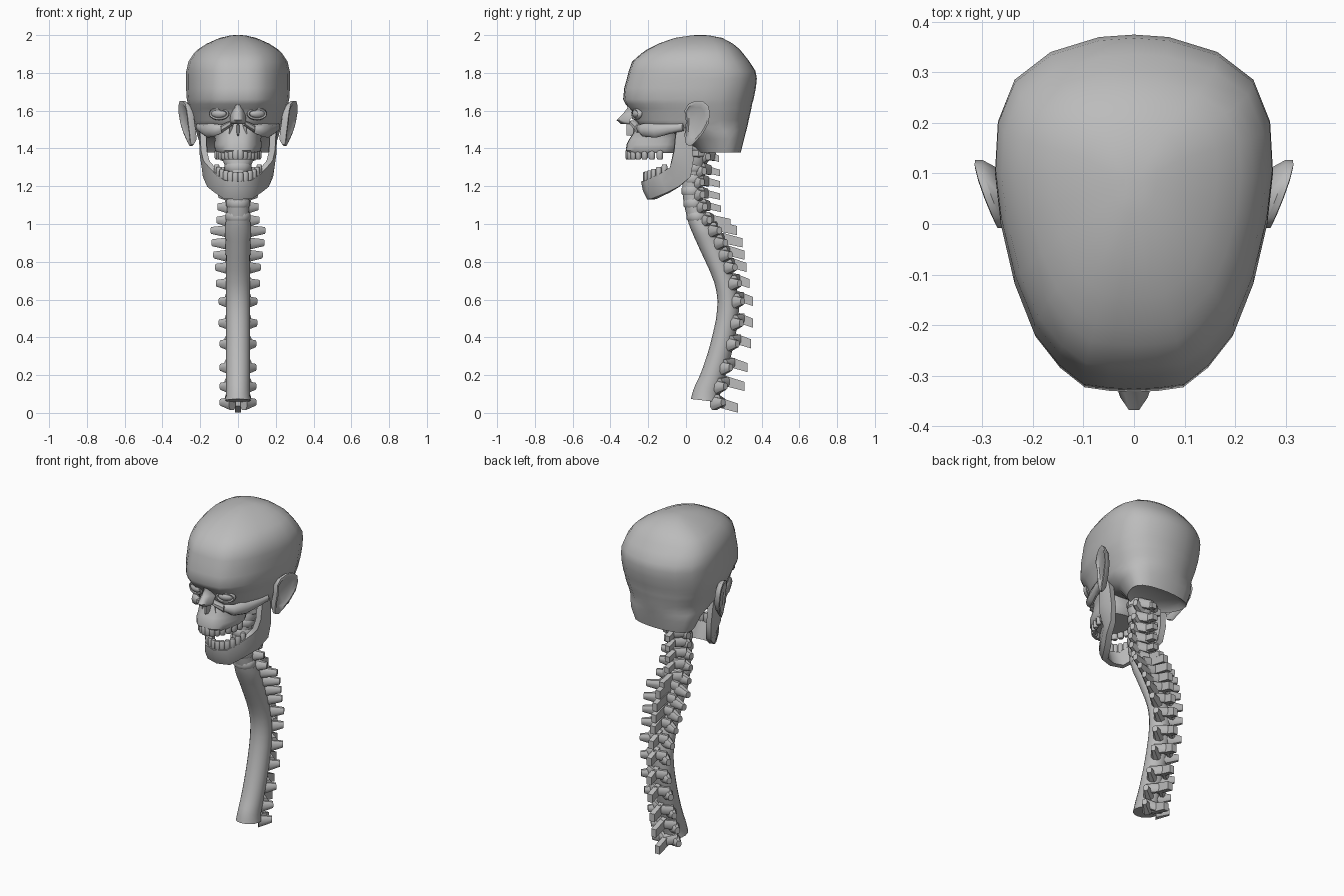
import bpy, bmesh, math
from mathutils import Vector

if "Cube" in bpy.data.objects:
    bpy.data.objects.remove(bpy.data.objects["Cube"])

bone = bpy.data.materials.new("bone_grey")
bone.diffuse_color = (0.5, 0.5, 0.5, 1)
bone.use_nodes = True
bone.node_tree.nodes["Principled BSDF"].inputs["Base Color"].default_value = bone.diffuse_color


def finish(name, bm, angle=40):
    bmesh.ops.recalc_face_normals(bm, faces=bm.faces)
    me = bpy.data.meshes.new(name)
    bm.to_mesh(me)
    bm.free()
    ob = bpy.data.objects.new(name, me)
    bpy.context.collection.objects.link(ob)
    me.materials.append(bone)
    bpy.context.view_layer.objects.active = ob
    ob.select_set(True)
    bpy.ops.object.shade_smooth_by_angle(angle=math.radians(angle))
    ob.select_set(False)
    return ob


def loft(bm, rings):
    """Skin closed rings of equal length and cap both ends."""
    rows = [[bm.verts.new(p) for p in r] for r in rings]
    n = len(rows[0])
    for a, b in zip(rows, rows[1:]):
        for i in range(n):
            j = (i + 1) % n
            bm.faces.new((a[i], a[j], b[j], b[i]))
    bm.faces.new(rows[0][::-1])
    bm.faces.new(rows[-1])


BOX = ((-1, -1), (1, -1), (1, 1), (-1, 1))
ROUND = ((-1, -.5), (-.5, -1), (.5, -1), (1, -.5), (1, .5), (.5, 1), (-.5, 1), (-1, .5))


def bar(bm, p, q, s0, s1, section=ROUND):
    """Tapered bar from p to q; s0 and s1 are (half side, half height)."""
    p, q = Vector(p), Vector(q)
    up = Vector((0, 0, 1))
    side = (q - p).cross(up).normalized()
    loft(bm, [[c + side * s[0] * a + up * s[1] * b for a, b in section] for c, s in ((p, s0), (q, s1))])


def smooth_rows(rows, steps):
    """Catmull-Rom resampling of a table of rows."""
    out = []
    for i in range(len(rows) - 1):
        a, b, c, d = (rows[min(max(k, 0), len(rows) - 1)] for k in (i - 1, i, i + 1, i + 2))
        for s in range(steps):
            t = s / steps
            out.append(tuple(0.5 * (2 * q + (r - p) * t + (2 * p - 5 * q + 4 * r - s_) * t * t
                             + (3 * q - p - 3 * r + s_) * t ** 3) for p, q, r, s_ in zip(a, b, c, d)))
    return out + [rows[-1]]


# Cranium: egg-shaped rings stacked in height (z, half width, front y, back y)
EGG = [(0, 0), (.18, .004), (.36, .014), (.54, .07), (.72, .16), (.86, .30), (.96, .47), (1, .61),
       (.98, .75), (.86, .87), (.6, .95), (.25, .993), (0, 1)]
EGG += [(-u, v) for u, v in EGG[-2:0:-1]]


def egg_stack(name, table, angle=40):
    bm = bmesh.new()
    loft(bm, [[(u * w, f + v * (b - f), z) for u, v in EGG] for z, w, f, b in table])
    return finish(name, bm, angle)


egg_stack("cranium", [
    (1.40, .15, .09, .265), (1.378, .182, .065, .29), (1.45, .21, .0, .308), (1.49, .222, -.13, .318),
    (1.515, .228, -.245, .325), (1.55, .238, -.268, .332), (1.585, .25, -.278, .34), (1.61, .258, -.296, .346),
    (1.635, .265, -.32, .35), (1.66, .271, -.333, .358), (1.72, .275, -.327, .37), (1.77, .275, -.313, .375),
    (1.81, .274, -.303, .368), (1.86, .262, -.285, .336), (1.90, .236, -.24, .305), (1.925, .212, -.205, .284),
    (1.955, .165, -.145, .248), (1.985, .097, -.06, .192), (1.997, .045, .02, .13), (2.0, .02, .05, .10)], 60)

# Upper jaw block
egg_stack("upper_jaw", [(1.375, .11, -.305, -.05), (1.39, .122, -.318, -.04), (1.42, .125, -.315, -.03),
                        (1.45, .122, -.30, -.02), (1.48, .13, -.28, 0), (1.53, .16, -.26, .05)])

# Nose bone: ridge widening to the cut-off tip
bm = bmesh.new()
loft(bm, [[(-w, y + .07, z), (-w * .65, y + .025, z), (-w * .25, y, z), (w * .25, y, z), (w * .65, y + .025, z),
           (w, y + .07, z)] for z, w, y in
          ((1.655, .055, -.322), (1.615, .04, -.31), (1.585, .04, -.332), (1.55, .042, -.368), (1.53, .042, -.345))])
finish("nose_bone", bm, 60)
bm = bmesh.new()
bar(bm, (0, -.25, 1.50), (0, -.315, 1.50), (.008, .04), (.005, .03))
for s in (-1, 1):
    bar(bm, (s * .03, -.275, 1.535), (s * .085, -.255, 1.505), (.025, .014), (.015, .02))
    bar(bm, (s * .035, -.275, 1.535), (s * .04, -.27, 1.465), (.012, .012), (.012, .01))
finish("nose_cavity_edges", bm)

for s, tag in ((-1, "left"), (1, "right")):
    # Eyes with almond lids
    bm = bmesh.new()
    bmesh.ops.create_uvsphere(bm, u_segments=16, v_segments=10, radius=1)
    for v in bm.verts:
        v.co = Vector((s * .1 + v.co.x * .043, -.257 + v.co.y * .026 + v.co.x * s * .01, 1.585 + v.co.z * .026))
    finish(tag + "_eyeball", bm)
    bm = bmesh.new()
    ring = []
    for i in range(20):
        a = 2 * math.pi * i / 20
        r, c = Vector((math.cos(a), 0, math.sin(a))), math.cos(a)
        center = Vector((s * .1 + .046 * c, -.268 + .016 * c * s + .008 * c * c, 1.583 + .026 * math.sin(a)))
        ring.append([bm.verts.new(center + r * .008 * math.cos(b) + Vector((0, .013 * math.sin(b), 0)))
                     for b in (k * math.pi / 3 for k in range(6))])
    for i in range(20):
        p, q = ring[i], ring[(i + 1) % 20]
        for k in range(6):
            bm.faces.new((p[k], p[(k + 1) % 6], q[(k + 1) % 6], q[k]))
    finish(tag + "_eyelids", bm, 60)

    # Cheek arches, hugging the skull side
    bm = bmesh.new()
    path = [(.08, -.25, 1.505, .02), (.128, -.228, 1.497, .034), (.162, -.16, 1.495, .038),
            (.19, -.085, 1.505, .028), (.207, -.01, 1.515, .022)]
    loft(bm, [[(s * (x + .016 * math.cos(k * math.pi / 4)), y - .012 * math.cos(k * math.pi / 4),
                z + h * math.sin(k * math.pi / 4)) for k in range(8)] for x, y, z, h in path])
    finish(tag + "_cheek_arch", bm, 60)

    # Ears: flaring plate with a shallow inner bowl
    bm = bmesh.new()
    outline = [(-.008, 1.60), (.012, 1.635), (.05, 1.652), (.09, 1.65), (.118, 1.625), (.127, 1.585), (.118, 1.53),
               (.09, 1.48), (.055, 1.44), (.025, 1.412), (.0, 1.42), (-.008, 1.47), (.0, 1.54)]

    def ear(y, z, off):
        return (s * (.262 + .36 * max(y, 0) + .12 * (z - 1.58) + off), y, z)

    def shrink(k, off):
        return [ear(.05 + (y - .05) * k, 1.55 + (z - 1.55) * k, off) for y, z in outline]
    loft(bm, [shrink(.8, -.03), shrink(1, -.008), shrink(1, .006), shrink(.86, .009), shrink(.66, -.002)])
    finish(tag + "_ear", bm)

# Lower jaw: strip of (lower/back edge, upper/front edge) stations, mirrored
half = [((.075, -.185, 1.133), (.07, -.215, 1.23)), ((.125, -.10, 1.167), (.12, -.14, 1.265)),
        ((.163, -.04, 1.197), (.153, -.085, 1.30)), ((.186, .025, 1.25), (.183, -.075, 1.335)),
        ((.195, .04, 1.34), (.196, -.062, 1.39)), ((.20, .03, 1.45), (.20, -.055, 1.47)),
        ((.20, .012, 1.52), (.20, -.04, 1.52))]
flip = [tuple((-x, y, z) for x, y, z in st) for st in half[::-1]]
bm = bmesh.new()
rings = []
for low, high in flip + [((0, -.205, 1.13), (0, -.238, 1.225))] + half:
    low, high = Vector(low), Vector(high)
    inward = Vector((-low.x, -low.y * .6, 0)).normalized() * .035
    bulge = (low + high) / 2 - inward * .2
    rings.append([low, bulge, high, high + inward * .9, (low + high) / 2 + inward, low + inward])
loft(bm, rings)
finish("lower_jaw", bm, 50)


# Teeth along both dental arches
def teeth(name, count, spread, size, place, z_half):
    bm = bmesh.new()
    for i in range(count):
        a = math.radians(spread) * (2 * (i + .5) / count - 1)
        out = Vector((math.sin(a), -math.cos(a), 0))
        side = Vector((math.cos(a), math.sin(a), 0))
        c = Vector(place(a))
        loft(bm, [[c + side * u * size * k + out * v * .014 * k + Vector((0, 0, h * z_half)) for u, v in ROUND]
                  for h, k in ((-1, .7), (-.65, 1), (.6, 1), (1, .75))])
    finish(name, bm, 60)


teeth("upper_teeth", 14, 82, .0165, lambda a: (.112 * math.sin(a), -.085 - .222 * math.cos(a), 1.368), .026)
teeth("lower_teeth", 12, 76, .015, lambda a: (.12 * math.sin(a), -.06 - .155 * math.cos(a),
                                              1.245 + .06 * (1 - math.cos(a))), .03)

# Spinal column: curved tube (z, front y, back y, half width)
column = smooth_rows([(1.42, .02, .13, .095), (1.34, .0, .115, .082), (1.28, -.01, .098, .058),
                      (1.18, -.02, .085, .055), (1.05, .004, .11, .06), (.97, .035, .15, .07),
                      (.89, .07, .19, .066), (.70, .15, .258, .063), (.545, .165, .28, .063),
                      (.36, .13, .25, .063), (.20, .08, .205, .063), (.11, .04, .18, .063),
                      (.065, .026, .175, .068)], 3)


def at(z):
    """Front, back and half width of the column at a height."""
    for a, b in zip(column, column[1:]):
        if b[0] <= z <= a[0]:
            t = (a[0] - z) / (a[0] - b[0])
            return [p + (q - p) * t for p, q in zip(a[1:], b[1:])]
    return column[-1][1:]


bm = bmesh.new()
rings = []
for i, (z, f, b, w) in enumerate(column):
    p, q = column[max(i - 1, 0)], column[min(i + 1, len(column) - 1)]
    slope = -((p[1] + p[2]) - (q[1] + q[2])) / 2 / (p[0] - q[0])
    rings.append([(w * math.sin(a), (f + b) / 2 - (b - f) / 2 * math.cos(a),
                   z - slope * .7 * (b - f) / 2 * math.cos(a)) for a in (k * math.pi / 8 for k in range(16))])
loft(bm, rings)
finish("spinal_column", bm)

# Vertebrae: (spine tip y, tip z, side reach), each with spine, swept-back side wings and arch
VERTEBRAE = [(.175, 1.345, .09), (.18, 1.27, .085), (.18, 1.21, .085), (.18, 1.145, .10), (.185, 1.08, .105),
             (.235, 1.01, .11), (.27, .965, .14), (.30, .90, .135), (.31, .835, .125), (.32, .77, .115),
             (.335, .685, .11), (.355, .59, .095), (.355, .475, .095), (.345, .365, .09), (.325, .24, .09),
             (.31, .14, .09), (.275, .025, .09)]
for n, (ty, tz, reach) in enumerate(VERTEBRAE):
    neck = n < 6
    root = tz + (.03 if neck else .04)
    f, b, w = at(root)
    h = .017 if neck else .024
    bm = bmesh.new()
    bar(bm, (0, b - .03, root), (0, ty, tz), (.014, h * 1.2), (.016, h), BOX)
    wz = tz + (.005 if neck else -.005)
    if n == len(VERTEBRAE) - 1:
        wz = tz + .025
    wb = at(wz)[1]
    sweep = 0 if neck else .022
    for s in (-1, 1):
        bar(bm, (s * .03, wb - .025, wz), (s * reach, wb + sweep, wz + .006), (.028, .036), (.014, .018))
        bar(bm, (s * .06, wb - .01, wz + .02), (0, b + .025, root - .015), (.018, .028), (.014, .026))
    if neck:
        c = (f + b) / 2
        loft(bm, [[((w + .006) * k * math.sin(a), c - ((b - f) / 2 + .004) * k * math.cos(a), root + dz)
                   for a in (j * math.pi / 6 for j in range(12))]
                  for dz, k in ((-.022, .9), (-.014, 1), (.014, 1), (.022, .9))])
    finish("vertebra_%d" % (n + 1), bm)
